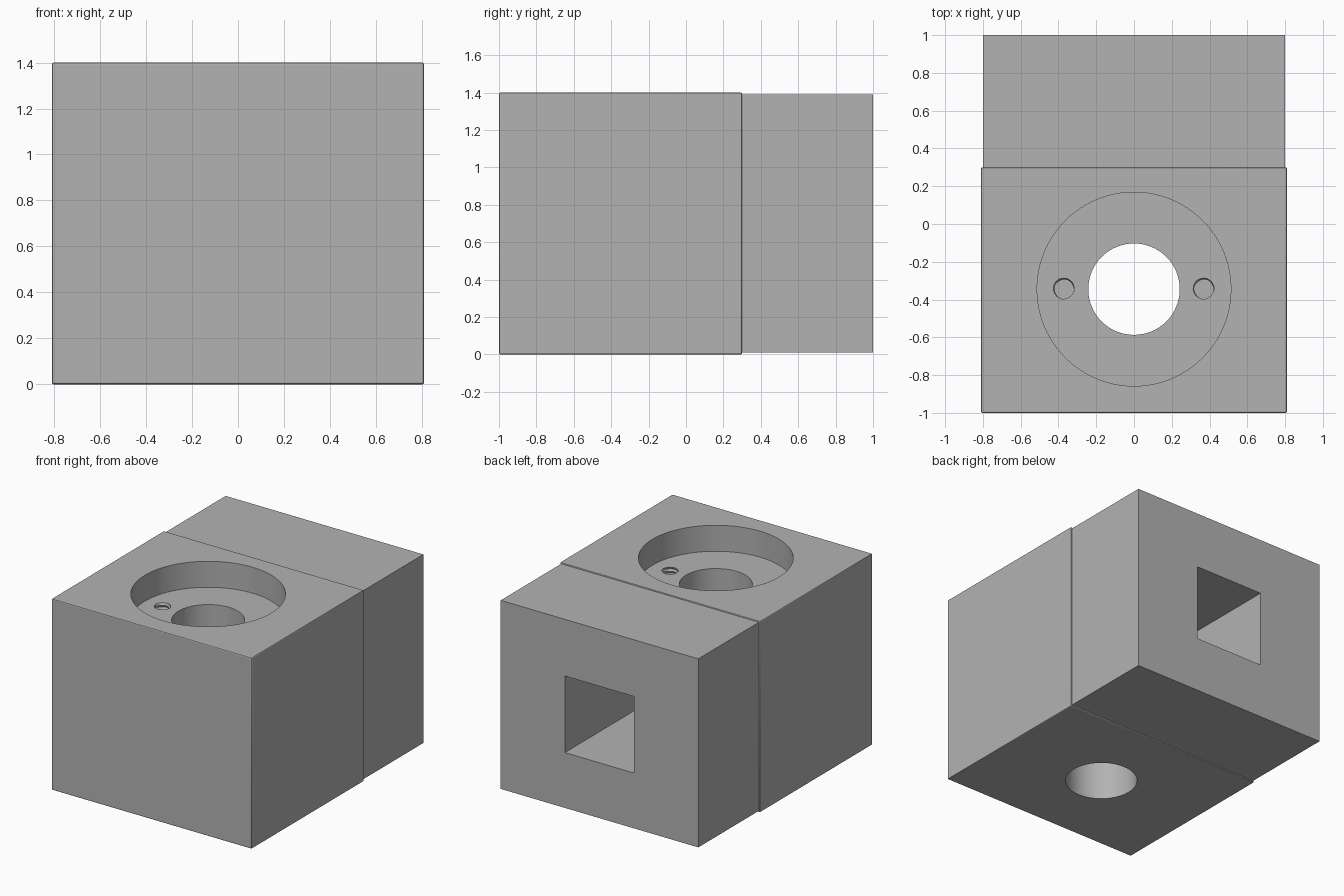
import bpy, bmesh, math

cube = bpy.data.objects.get("Cube")
if cube:
    bpy.data.objects.remove(cube, do_unlink=True)

BORE_Y, FLOOR_Z, TOP_Z = -0.345, 1.21, 1.4

grey = bpy.data.materials.new("plain grey")
grey.use_nodes = True
shade = (0.45, 0.45, 0.45, 1)
grey.diffuse_color = shade
grey.node_tree.nodes["Principled BSDF"].inputs["Base Color"].default_value = shade


def add_object(name, bm):
    bmesh.ops.recalc_face_normals(bm, faces=bm.faces)
    mesh = bpy.data.meshes.new(name)
    bm.to_mesh(mesh)
    bm.free()
    mesh.materials.append(grey)
    ob = bpy.data.objects.new(name, mesh)
    bpy.context.collection.objects.link(ob)
    return ob


def block(name, low, high, bevel=0):
    bm = bmesh.new()
    bmesh.ops.create_cube(bm, size=1)
    for v in bm.verts:
        v.co = [(a + b) / 2 + c * (b - a) for a, b, c in zip(low, high, v.co)]
    if bevel:
        bmesh.ops.bevel(bm, geom=bm.edges[:], offset=bevel, segments=2,
                        profile=0.5, affect='EDGES')
    return add_object(name, bm)


def lathe(name, x, y, zs, radius, sides):
    """Closed round solid; radius is a function of height and turn fraction."""
    bm = bmesh.new()
    rings = []
    for z in zs:
        ring = []
        for i in range(sides):
            a = math.tau * i / sides
            r = radius(z, i / sides)
            ring.append(bm.verts.new((x + r * math.cos(a), y + r * math.sin(a), z)))
        rings.append(ring)
    for low, high in zip(rings, rings[1:]):
        for i in range(sides):
            j = (i + 1) % sides
            bm.faces.new((low[i], low[j], high[j], high[i]))
    bm.faces.new(rings[0])
    bm.faces.new(rings[-1])
    return add_object(name, bm)


def thread(z, turn, pitch=0.03):
    """Helical V groove radius."""
    wave = abs(((z / pitch - turn) % 1) * 2 - 1)
    return 0.05 + 0.01 * wave


def cut(target, cutter):
    mod = target.modifiers.new("cut " + cutter.name, 'BOOLEAN')
    mod.operation = 'DIFFERENCE'
    mod.solver = 'EXACT'
    mod.object = cutter
    cutter.hide_render = True


# Main front block and slightly smaller rear block
front = block("front_block", (-0.81, -1, 0), (0.81, 0.3, TOP_Z), 0.008)
rear = block("rear_block", (-0.8, 0.3, 0.01), (0.8, 1, 1.39))

# Round recess, through bore and square socket from the back
cutters = [
    lathe("recess_cutter", 0, BORE_Y, (FLOOR_Z, TOP_Z + 0.1), lambda z, t: 0.513, 96),
    lathe("bore_cutter", 0, BORE_Y, (-0.1, TOP_Z), lambda z, t: 0.242, 64),
]
socket = block("socket_cutter", (-0.28, BORE_Y, 0.415), (0.28, 1.1, 0.975))
cutters.append(socket)

# Threaded screw holes in the recess floor
steps = [FLOOR_Z - 0.3 + 0.0075 * k for k in range(43)]
for side, x in (("left", 0.37), ("right", -0.37)):
    cutters.append(lathe(side + "_screw_cutter", x, BORE_Y, steps, thread, 24))

for cutter in cutters:
    cut(front, cutter)
cut(rear, socket)

# Bake the cuts, then drop the cutters
bpy.context.view_layer.update()
graph = bpy.context.evaluated_depsgraph_get()
for ob in (front, rear):
    baked = bpy.data.meshes.new_from_object(ob.evaluated_get(graph))
    ob.modifiers.clear()
    ob.data = baked
for cutter in cutters:
    bpy.data.objects.remove(cutter, do_unlink=True)

# Smooth round walls, sharp edges elsewhere
bpy.ops.object.select_all(action='DESELECT')
for ob in (front, rear):
    ob.select_set(True)
bpy.context.view_layer.objects.active = front
bpy.ops.object.shade_smooth_by_angle(angle=math.radians(20))
